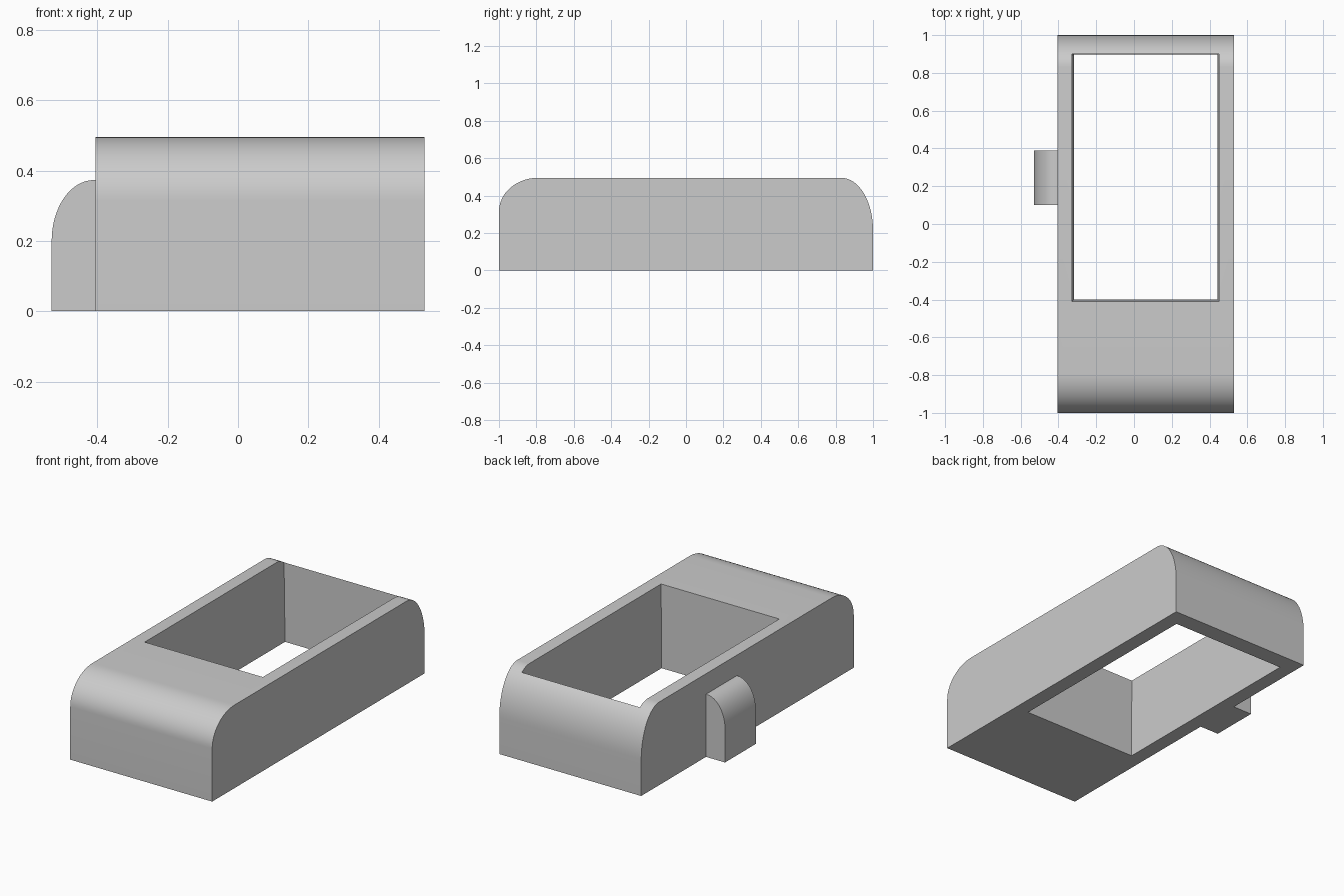
import bpy, bmesh, math
from mathutils import Vector

if "Cube" in bpy.data.objects:
    bpy.data.objects.remove(bpy.data.objects["Cube"])

grey = bpy.data.materials.new("plain_grey")
grey.diffuse_color = (0.6, 0.6, 0.6, 1)
grey.use_nodes = True
grey.node_tree.nodes["Principled BSDF"].inputs["Base Color"].default_value = grey.diffuse_color


def corner(cx, cz, rx, rz, start, end, steps=16):
    """Points of a quarter ellipse, angles in degrees."""
    pts = []
    for i in range(steps + 1):
        a = math.radians(start + (end - start) * i / steps)
        pts.append((cx + rx * math.cos(a), cz + rz * math.sin(a)))
    return pts


def loft(name, bottom, top):
    """Solid between two matching outlines."""
    bm = bmesh.new()
    a = [bm.verts.new(p) for p in bottom]
    b = [bm.verts.new(p) for p in top]
    bm.faces.new(a)
    bm.faces.new(b)
    for i in range(len(a)):
        j = (i + 1) % len(a)
        bm.faces.new((a[i], a[j], b[j], b[i]))
    bmesh.ops.recalc_face_normals(bm, faces=bm.faces)
    mesh = bpy.data.meshes.new(name)
    bm.to_mesh(mesh)
    bm.free()
    mesh.materials.append(grey)
    obj = bpy.data.objects.new(name, mesh)
    bpy.context.collection.objects.link(obj)
    return obj


def smooth(obj):
    bpy.ops.object.select_all(action='DESELECT')
    obj.select_set(True)
    bpy.context.view_layer.objects.active = obj
    bpy.ops.object.shade_smooth_by_angle(angle=math.radians(30))


# Body: side profile with rounded front and back, swept across the width
profile = [(-1, 0), (1, 0)]
profile += corner(0.83, 0.215, 0.17, 0.28, 0, 90)
profile += corner(-0.79, 0.315, 0.21, 0.18, 90, 180)
body = loft("body", [(-0.405, y, z) for y, z in profile],
            [(0.53, y, z) for y, z in profile])


# Slightly tapered rectangular opening through the body
def rectangle(x0, x1, y0, y1, z):
    return [(x0, y0, z), (x1, y0, z), (x1, y1, z), (x0, y1, z)]


cutter = loft("opening_cutter", rectangle(-0.316, 0.439, -0.398, 0.896, -0.1),
              rectangle(-0.33, 0.453, -0.412, 0.902, 0.6))
cutter.hide_render = True
cut = body.modifiers.new("opening", 'BOOLEAN')
cut.operation = 'DIFFERENCE'
cut.solver = 'EXACT'
cut.object = cutter
bpy.context.view_layer.objects.active = body
bpy.ops.object.modifier_apply(modifier=cut.name)
bpy.data.objects.remove(cutter)
smooth(body)

# Side tab: small block with a rounded outer top edge
tab_profile = [(-0.405, 0), (-0.405, 0.373)]
tab_profile += corner(-0.41, 0.2, 0.12, 0.173, 90, 180)
tab_profile += [(-0.53, 0)]
tab = loft("side_tab", [(x, 0.1, z) for x, z in tab_profile],
           [(x, 0.39, z) for x, z in tab_profile])
smooth(tab)
